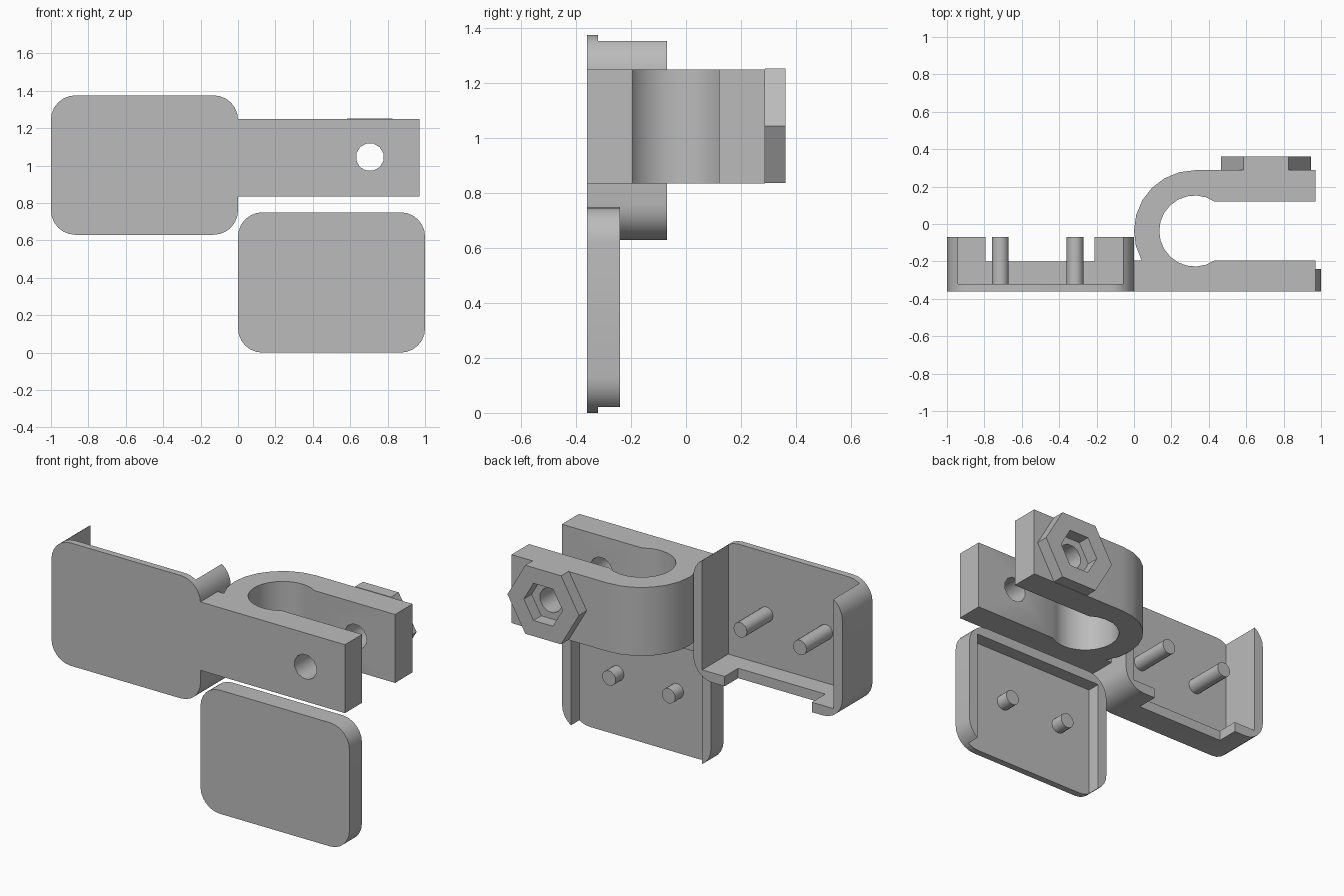
import bpy, bmesh
from math import sin, cos, radians

if "Cube" in bpy.data.objects:
    bpy.data.objects.remove(bpy.data.objects["Cube"])

grey = bpy.data.materials.new("plain grey")
grey.use_nodes = True
grey.diffuse_color = (0.5, 0.5, 0.5, 1)
grey.node_tree.nodes["Principled BSDF"].inputs["Base Color"].default_value = (0.5, 0.5, 0.5, 1)


def arc(cx, cy, r, start, end, steps):
    angles = [radians(start + (end - start) * i / steps) for i in range(steps + 1)]
    return [(cx + r * cos(a), cy + r * sin(a)) for a in angles]


def polygon(cx, cy, r, sides, start=0):
    return arc(cx, cy, r, start, start + 360, sides)[:-1]


def rect(x0, z0, x1, z1):
    return [(x0, z0), (x1, z0), (x1, z1), (x0, z1)]


def rounded(x0, z0, x1, z1, r):
    corners = [(x1 - r, z1 - r), (x0 + r, z1 - r), (x0 + r, z0 + r), (x1 - r, z0 + r)]
    return [p for i, (x, z) in enumerate(corners) for p in arc(x, z, r, 90 * i, 90 * i + 90, 6)]


def prism(name, outline, axis, low, high):
    """Extrude an xz outline along y, or an xy outline along z."""
    bm = bmesh.new()
    place = (lambda a, b: (a, low, b)) if axis == "y" else (lambda a, b: (a, b, low))
    face = bm.faces.new([bm.verts.new(place(a, b)) for a, b in outline])
    new = bmesh.ops.extrude_face_region(bm, geom=[face])["geom"]
    shift = (0, high - low, 0) if axis == "y" else (0, 0, high - low)
    bmesh.ops.translate(bm, vec=shift, verts=[v for v in new if isinstance(v, bmesh.types.BMVert)])
    bmesh.ops.recalc_face_normals(bm, faces=bm.faces)
    mesh = bpy.data.meshes.new(name)
    bm.to_mesh(mesh)
    bm.free()
    mesh.materials.append(grey)
    obj = bpy.data.objects.new(name, mesh)
    bpy.context.collection.objects.link(obj)
    return obj


def select(obj):
    bpy.ops.object.select_all(action="DESELECT")
    obj.select_set(True)
    bpy.context.view_layer.objects.active = obj


def cut(obj, outline, low, high):
    """Remove a y-aligned prism from the part."""
    cutter = prism("cutter", outline, "y", low, high)
    cutter.hide_render = True
    mod = obj.modifiers.new("cut", "BOOLEAN")
    mod.operation, mod.solver, mod.object = "DIFFERENCE", "EXACT", cutter
    select(obj)
    bpy.ops.object.modifier_apply(modifier=mod.name)
    bpy.data.objects.remove(cutter)


FRONT, FLOOR, WALL, RADIUS = -0.36, -0.32, 0.06, 0.13
parts = []

# Housing tray: open at the top, with a notch in its bottom wall
tray = prism("housing_tray", rounded(-1, 0.63, 0, 1.375, RADIUS), "y", FRONT, -0.07)
cut(tray, rect(-1 + WALL, 0.63 + WALL, -WALL, 1.5), FLOOR, 0.1)
cut(tray, rect(-0.795, 0.5, -0.21, 0.8), -0.2, 0.1)
parts.append(tray)

# Cover: shallower, open at the bottom
cover = prism("cover", rounded(0, 0, 1, 0.75, RADIUS), "y", FRONT, -0.24)
cut(cover, rect(WALL, -0.2, 1 - WALL, 0.75 - WALL), FLOOR, 0.1)
parts.append(cover)

# Locating posts
for name, x, z, tip in [("tray_post_outer", -0.715, 1.0, -0.07), ("tray_post_inner", -0.315, 1.0, -0.07),
                        ("cover_post_inner", 0.285, 0.375, -0.24), ("cover_post_outer", 0.685, 0.375, -0.24)]:
    parts.append(prism(name, polygon(x, z, 0.045, 16), "y", FLOOR - 0.01, tip))

# Clamp: two jaws joined by a round bend
BEND, HOLE = (0.325, -0.0375), (0.705, 1.045)
profile = [(0, FRONT), (0.97, FRONT), (0.97, -0.195)]
profile += arc(*BEND, 0.19, -56.3, -303.7, 16)
profile += [(0.97, 0.12), (0.97, 0.2875)]
profile += arc(*BEND, 0.325, 90, 209, 8)
profile += [(0, -0.195)]
clamp = prism("clamp", profile, "z", 0.835, 1.25)
cut(clamp, polygon(*HOLE, 0.075, 12, 15), -0.6, 0.6)
parts.append(clamp)

# Hexagonal nut holder on the rear jaw
holder = prism("nut_holder", polygon(*HOLE, 0.24, 6), "y", 0.2875, 0.362)
cut(holder, polygon(*HOLE, 0.13, 6), 0.2, 0.5)
parts.append(holder)

for part in parts:
    select(part)
    bpy.ops.object.shade_smooth_by_angle(angle=radians(35))
